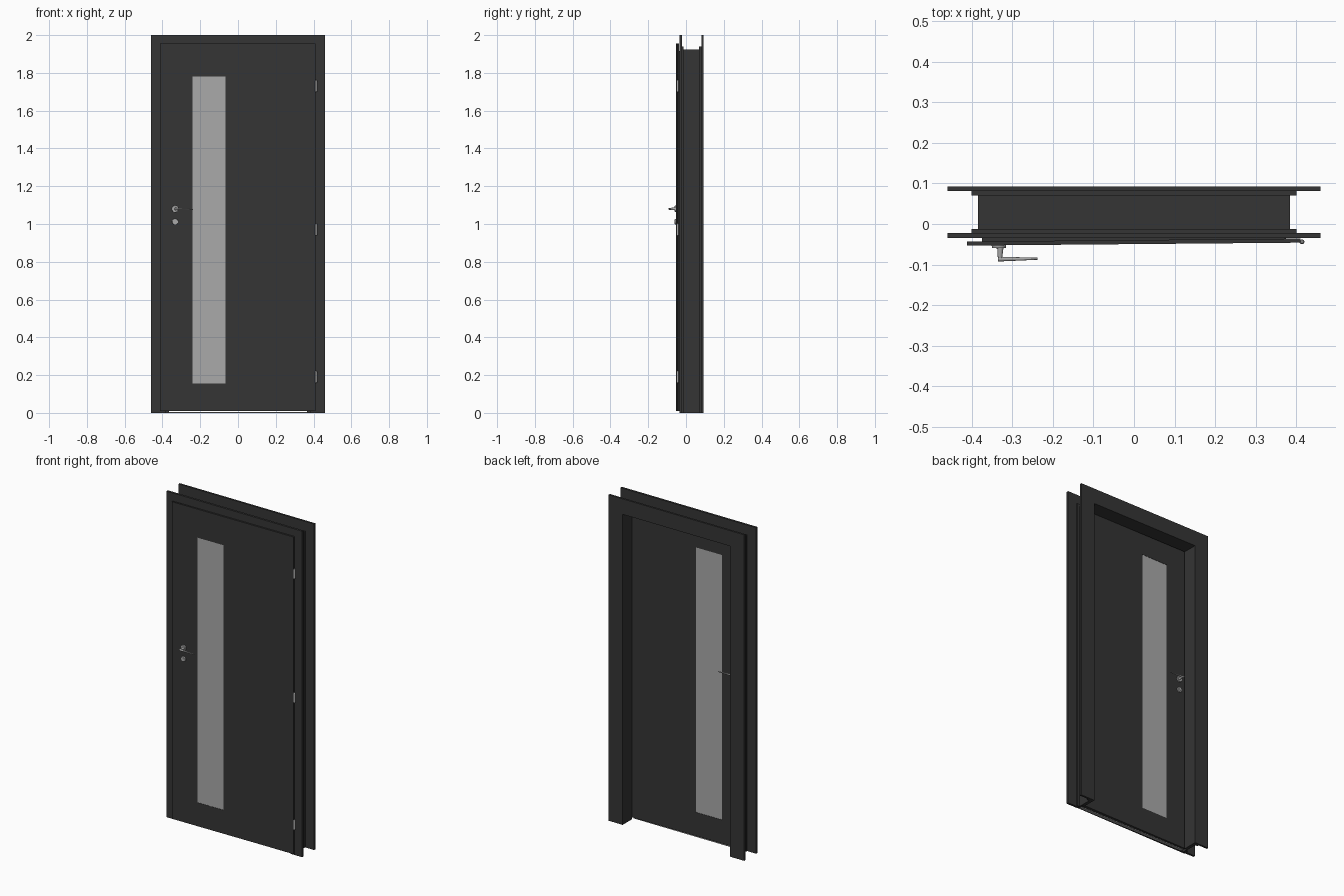
import bpy, bmesh, math
from mathutils import Matrix, Vector

if "Cube" in bpy.data.objects:
    bpy.data.objects.remove(bpy.data.objects["Cube"])


def material(name, v):
    m = bpy.data.materials.new(name)
    m.diffuse_color = (v, v, v, 1)
    m.use_nodes = True
    m.node_tree.nodes["Principled BSDF"].inputs["Base Color"].default_value = m.diffuse_color
    return m


DARK = material("dark_paint", 0.035)
GLASS = material("glass_grey", 0.4)
STEEL = material("steel", 0.4)

# The leaf stands very slightly ajar about its hinge line
PIVOT = Matrix.Translation((0.41, -0.036, 0))
AJAR = PIVOT @ Matrix.Rotation(math.radians(0.5), 4, 'Z') @ PIVOT.inverted()


def finish(bm, name, mat, matrix=None, smooth=False):
    if matrix is not None:
        bm.transform(matrix)
    bmesh.ops.recalc_face_normals(bm, faces=bm.faces)
    me = bpy.data.meshes.new(name)
    bm.to_mesh(me)
    bm.free()
    ob = bpy.data.objects.new(name, me)
    bpy.context.collection.objects.link(ob)
    me.materials.append(mat)
    if smooth:
        bpy.ops.object.select_all(action='DESELECT')
        ob.select_set(True)
        bpy.context.view_layer.objects.active = ob
        bpy.ops.object.shade_smooth_by_angle(angle=math.radians(35))
    return ob


def rect_loft(name, rects, mat, open_bottom=False, matrix=None):
    """Skin a closed series of rectangles (x0, x1, z0, z1, y) into a frame."""
    bm = bmesh.new()
    rings = [[bm.verts.new((x, y, z)) for x, z in
              ((x0, z0), (x0, z1), (x1, z1), (x1, z0))]
             for x0, x1, z0, z1, y in rects]
    for i, a in enumerate(rings):
        b = rings[(i + 1) % len(rings)]
        for k in range(3 if open_bottom else 4):
            j = (k + 1) % 4
            bm.faces.new((a[k], a[j], b[j], b[k]))
    if open_bottom:
        for k in (0, 3):
            bm.faces.new([r[k] for r in rings])
    return finish(bm, name, mat, matrix)


def box(name, lo, hi, mat, matrix=None):
    bm = bmesh.new()
    bmesh.ops.create_cube(bm, size=1)
    lo, hi = Vector(lo), Vector(hi)
    bm.transform(Matrix.Translation((lo + hi) / 2) @ Matrix.Diagonal((*(hi - lo), 1)))
    return finish(bm, name, mat, matrix)


def rod(name, p, q, r1, r2, mat, matrix=None, segs=24):
    """Round tapered bar from p to q."""
    p, q = Vector(p), Vector(q)
    bm = bmesh.new()
    bmesh.ops.create_cone(bm, cap_ends=True, segments=segs, radius1=r1,
                          radius2=r2, depth=(q - p).length)
    rot = (q - p).to_track_quat('Z', 'Y').to_matrix().to_4x4()
    bm.transform(Matrix.Translation((p + q) / 2) @ rot)
    return finish(bm, name, mat, matrix, smooth=True)


# Door frame: casings, stepped jamb and rebate as one mitred section
section = [(0, -.035), (.078, -.035), (.078, .003), (.095, .003), (.095, .093),
           (0, .093), (0, .081), (.06, .081), (.06, .07), (.075, .07),
           (.075, -.012), (.06, -.012), (.06, -.022), (0, -.022)]
rect_loft("door_frame", [(d - .46, .46 - d, 0, 2 - d, y) for d, y in section],
          DARK, open_bottom=True)

# Rebated leaf with a tall window opening
HOLE = (-.24, -.065, .155, 1.78)
lip = (-.412, .41, .01, 1.955)
body = (-.375, .375, .01, 1.916)
rect_loft("door_leaf", [(*lip, -.046), (*lip, -.036), (*body, -.036),
                        (*body, 0), (*HOLE, 0), (*HOLE, -.046)], DARK, matrix=AJAR)
box("window_pane", (-.24, -.0445, .155), (-.065, -.0015, 1.78), GLASS, AJAR)

# Floor strip
box("threshold", (-.365, -.03, 0), (.365, -.012, .005), STEEL)

# Lever, rosette and lock cover on each face
for side, y, s in (("front", -.046, -1), ("back", 0, 1)):
    rod(side + "_handle_rosette", (-.333, y, 1.08), (-.333, y + s * .007, 1.08),
        .018, .017, STEEL, AJAR)
    rod(side + "_lock_cover", (-.333, y, 1.012), (-.333, y + s * .007, 1.012),
        .016, .015, STEEL, AJAR)
    rod(side + "_lock_cylinder", (-.333, y, 1.012), (-.333, y + s * .009, 1.012),
        .006, .006, STEEL, AJAR, 16)
    rod(side + "_handle_neck", (-.329, y, 1.08), (-.331, y + s * .036, 1.08),
        .008, .005, STEEL, AJAR, 16)
    rod(side + "_lever", (-.336, y + s * .034, 1.08), (-.238, y + s * .034, 1.077),
        .006, .0025, STEEL, AJAR, 16)

# Hinges
for i, z in enumerate((.19, .97, 1.73)):
    rod(f"hinge_barrel_{i}", (.414, -.044, z - .027), (.414, -.044, z + .027),
        .006, .006, STEEL, segs=16)
    for e in (-1, 1):
        rod(f"hinge_cap_{i}_{e}", (.414, -.044, z + e * .027),
            (.414, -.044, z + e * .032), .006, .003, STEEL, segs=16)
